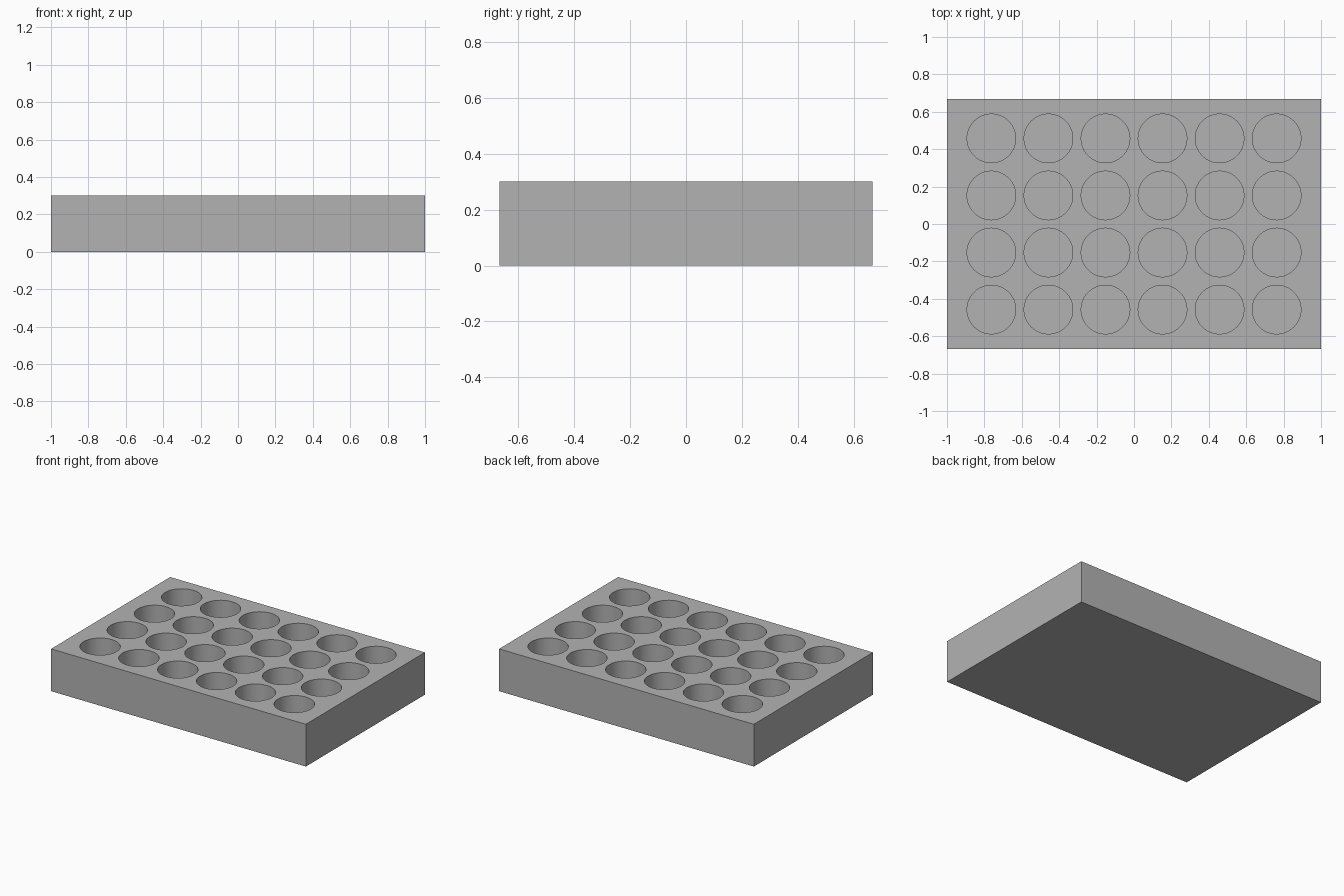
import bpy
import bmesh
import math
from mathutils import Matrix

cube = bpy.data.objects.get("Cube")
if cube:
    bpy.data.objects.remove(cube, do_unlink=True)

WIDTH, DEPTH, HEIGHT = 2.0, 1.335, 0.3
COLUMNS, ROWS, PITCH = 6, 4, 0.305
RADIUS, FLOOR = 0.13, 0.04


def make_material(name, colour):
    mat = bpy.data.materials.new(name)
    mat.use_nodes = True
    mat.diffuse_color = colour
    mat.node_tree.nodes["Principled BSDF"].inputs["Base Color"].default_value = colour
    return mat


def make_object(name, bm, mat):
    mesh = bpy.data.meshes.new(name)
    bm.to_mesh(mesh)
    bm.free()
    mesh.materials.append(mat)
    obj = bpy.data.objects.new(name, mesh)
    bpy.context.collection.objects.link(obj)
    return obj


grey = make_material("plain_grey", (0.45, 0.45, 0.45, 1))

# Solid tray block
bm = bmesh.new()
bmesh.ops.create_cube(bm, size=1, matrix=Matrix.Translation((0, 0, HEIGHT / 2))
                      @ Matrix.Diagonal((WIDTH, DEPTH, HEIGHT, 1)))
tray = make_object("tray_block", bm, grey)

# Grid of round cutters for the blind wells
bm = bmesh.new()
for col in range(COLUMNS):
    for row in range(ROWS):
        centre = ((col - (COLUMNS - 1) / 2) * PITCH,
                  (row - (ROWS - 1) / 2) * PITCH,
                  FLOOR + HEIGHT / 2)
        bmesh.ops.create_cone(bm, cap_ends=True, segments=64, radius1=RADIUS,
                              radius2=RADIUS, depth=HEIGHT,
                              matrix=Matrix.Translation(centre))
cutter = make_object("well_cutter", bm, grey)
cutter.hide_render = True

# Cut the wells, then discard the cutter
cut = tray.modifiers.new("wells", "BOOLEAN")
cut.operation = "DIFFERENCE"
cut.solver = "EXACT"
cut.object = cutter
bpy.ops.object.select_all(action="DESELECT")
bpy.context.view_layer.objects.active = tray
tray.select_set(True)
bpy.ops.object.modifier_apply(modifier=cut.name)
bpy.data.objects.remove(cutter, do_unlink=True)

# Smooth well walls with crisp rims
bpy.ops.object.shade_smooth_by_angle(angle=math.radians(30))
